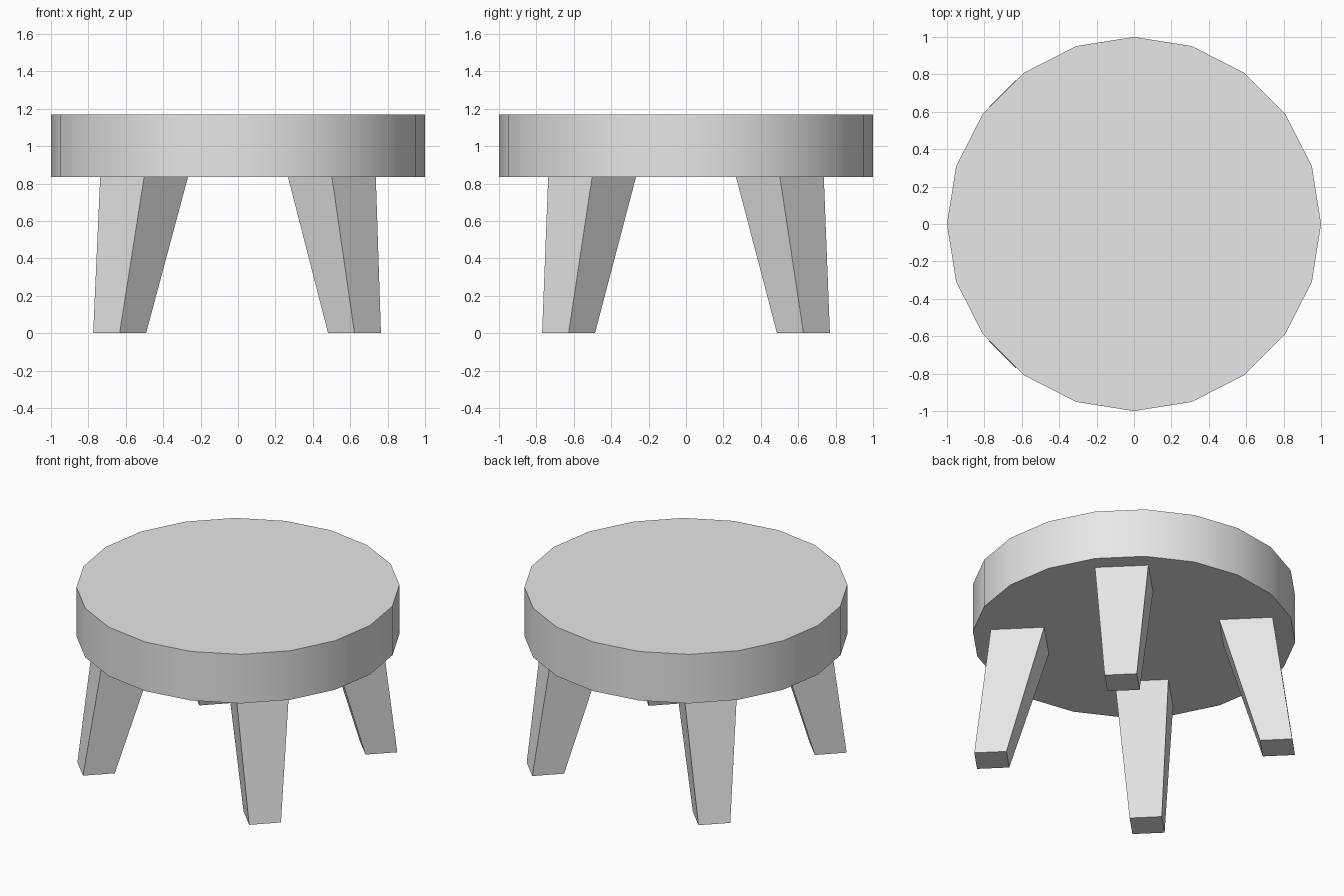
import bpy
import bmesh
from math import pi, radians
from mathutils import Matrix, Vector

cube = bpy.data.objects.get("Cube")
if cube:
    bpy.data.objects.remove(cube, do_unlink=True)

SEAT_BOTTOM, SEAT_TOP = 0.835, 1.17

# Single plain material
grey = bpy.data.materials.new("plain grey")
grey.use_nodes = True
grey.diffuse_color = (0.8, 0.8, 0.8, 1)
grey.node_tree.nodes["Principled BSDF"].inputs["Base Color"].default_value = (0.8, 0.8, 0.8, 1)


def add_object(name, bm):
    bmesh.ops.recalc_face_normals(bm, faces=bm.faces)
    mesh = bpy.data.meshes.new(name)
    bm.to_mesh(mesh)
    bm.free()
    mesh.materials.append(grey)
    obj = bpy.data.objects.new(name, mesh)
    bpy.context.collection.objects.link(obj)
    return obj


# Seat: thick twenty-sided disc with a smooth rim
bm = bmesh.new()
bmesh.ops.create_cone(bm, cap_ends=True, segments=20, radius1=1, radius2=1,
                      depth=SEAT_TOP - SEAT_BOTTOM,
                      matrix=Matrix.Translation((0, 0, (SEAT_TOP + SEAT_BOTTOM) / 2)))
seat = add_object("seat", bm)
bpy.ops.object.select_all(action='DESELECT')
seat.select_set(True)
bpy.context.view_layer.objects.active = seat
bpy.ops.object.shade_smooth_by_angle(angle=radians(30))


# Legs: tapered square posts, splayed outward along the diagonals
def add_leg(name, angle):
    bm = bmesh.new()
    bmesh.ops.create_cube(bm, size=2)
    turn = Matrix.Rotation(angle, 3, 'Z')
    for v in bm.verts:
        top = v.co.z > 0
        half, reach = (0.166, 0.71) if top else (0.1, 0.888)
        v.co = turn @ Vector((reach + half * v.co.x, half * v.co.y,
                              SEAT_BOTTOM if top else 0))
        if not top:
            v.co.x -= 0.005
    add_object(name, bm)


for i, name in enumerate(("back_left_leg", "back_right_leg",
                          "front_right_leg", "front_left_leg")):
    add_leg(name, pi / 4 + i * pi / 2)
